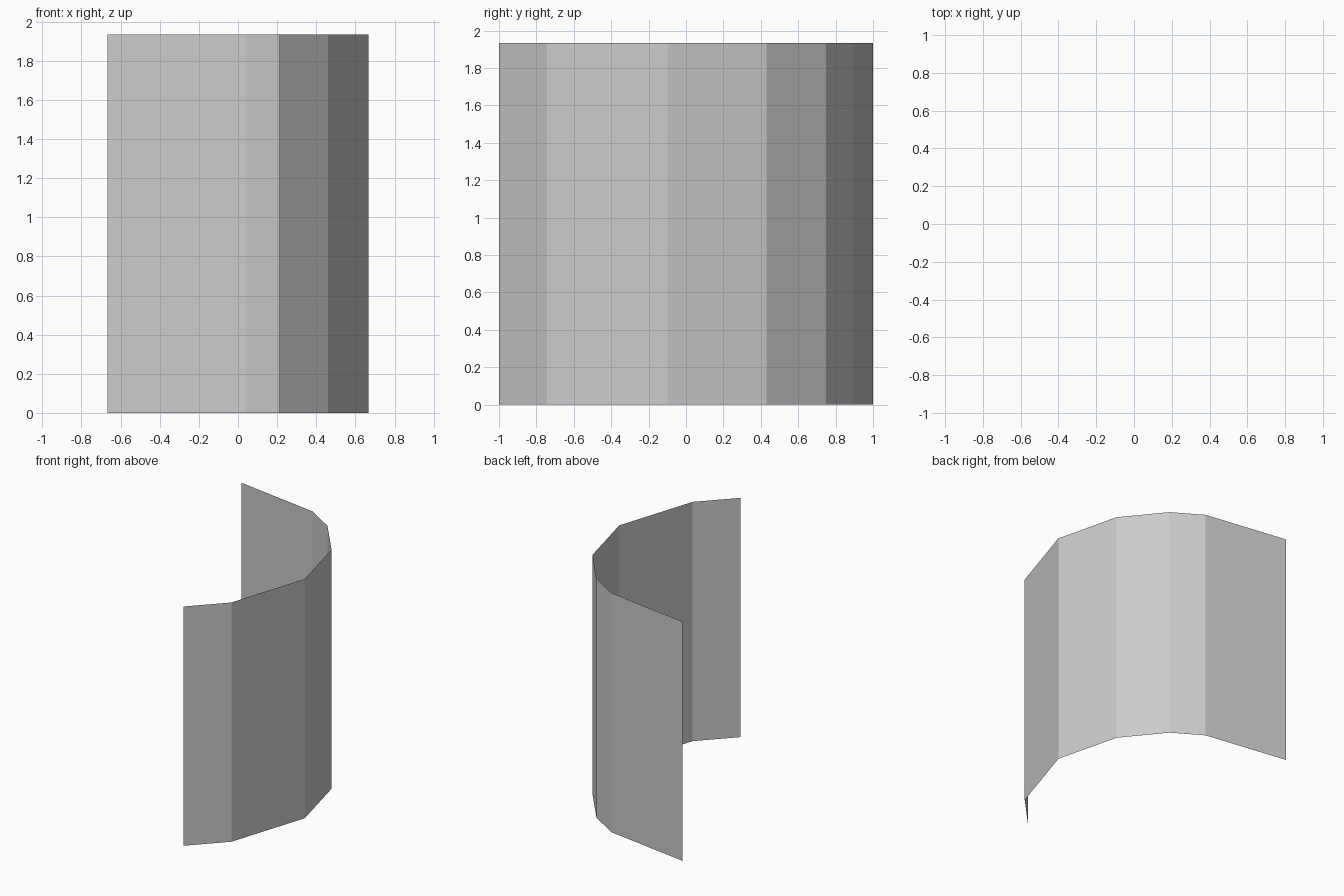
import bpy
import bmesh
from mathutils import Vector

if "Cube" in bpy.data.objects:
    bpy.data.objects.remove(bpy.data.objects["Cube"])

HEIGHT = 1.934

# Plan outline of the curved panel, front end to back end
outline = [(0.213, -1.0), (0.46, -0.743), (0.667, -0.10), (0.535, 0.43),
           (0.276, 0.749), (0.04, 0.893), (-0.667, 1.0)]

# Thin open panel: extrude the outline straight up
bm = bmesh.new()
base = [bm.verts.new((x, y, 0)) for x, y in outline]
edges = [bm.edges.new(pair) for pair in zip(base, base[1:])]
result = bmesh.ops.extrude_edge_only(bm, edges=edges)
top = [v for v in result["geom"] if isinstance(v, bmesh.types.BMVert)]
bmesh.ops.translate(bm, verts=top, vec=Vector((0, 0, HEIGHT)))

# Point the normals to the convex side
bm.normal_update()
flip = [f for f in bm.faces if f.normal.x < 0]
if flip:
    bmesh.ops.reverse_faces(bm, faces=flip)

mesh = bpy.data.meshes.new("curved_panel")
bm.to_mesh(mesh)
bm.free()
panel = bpy.data.objects.new("curved_panel", mesh)
bpy.context.collection.objects.link(panel)
